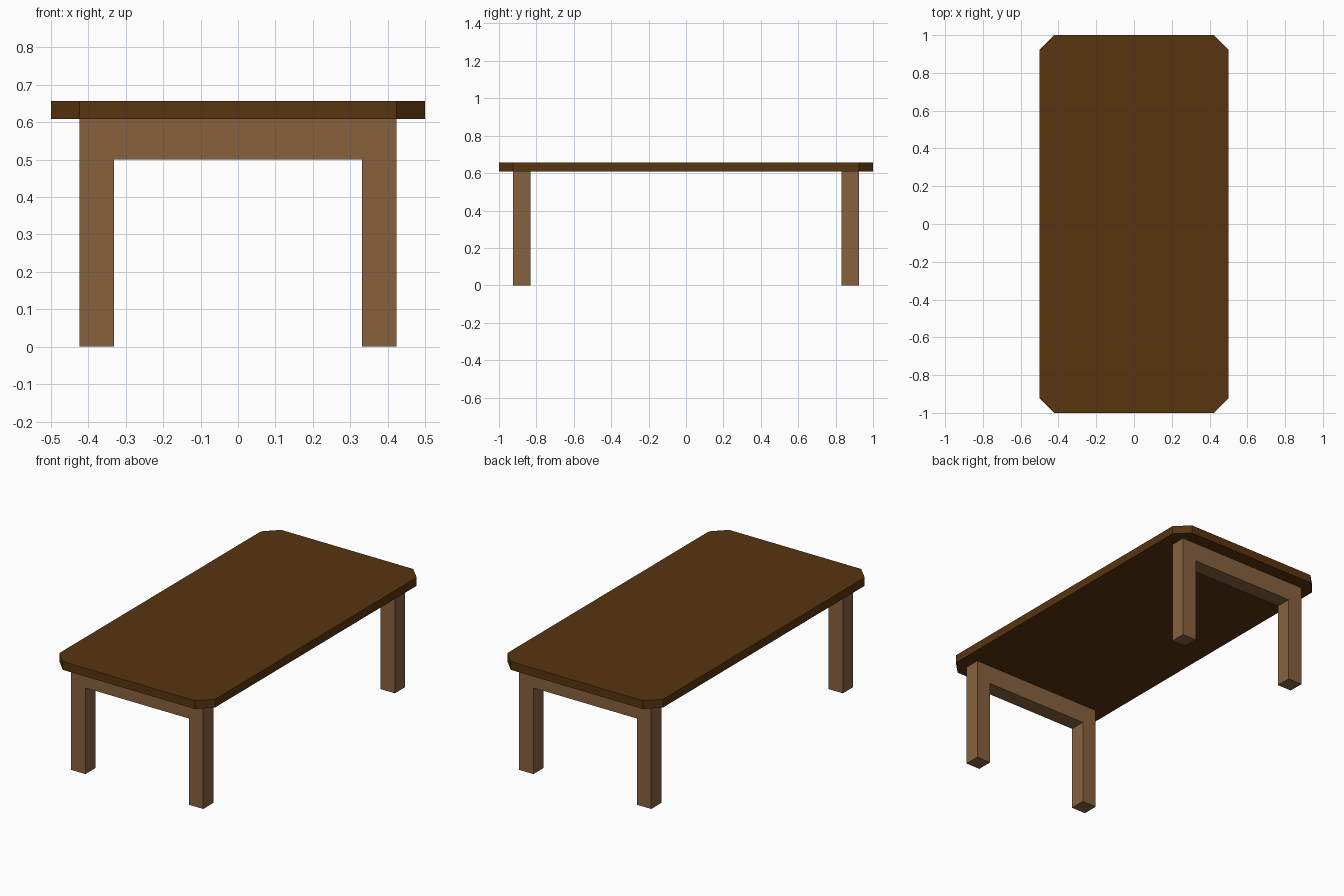
import bpy, bmesh
from mathutils import Vector

if "Cube" in bpy.data.objects:
    bpy.data.objects.remove(bpy.data.objects["Cube"])


def material(name, rgb):
    m = bpy.data.materials.new(name)
    m.diffuse_color = (*rgb, 1.0)
    m.use_nodes = True
    m.node_tree.nodes["Principled BSDF"].inputs["Base Color"].default_value = m.diffuse_color
    return m


def prism(name, outline, direction, mat):
    """Extrude a closed flat outline along a direction."""
    bm = bmesh.new()
    face = bm.faces.new([bm.verts.new(p) for p in outline])
    ext = bmesh.ops.extrude_face_region(bm, geom=[face])
    moved = [g for g in ext["geom"] if isinstance(g, bmesh.types.BMVert)]
    bmesh.ops.translate(bm, verts=moved, vec=Vector(direction))
    bmesh.ops.recalc_face_normals(bm, faces=bm.faces)
    mesh = bpy.data.meshes.new(name)
    bm.to_mesh(mesh)
    bm.free()
    mesh.materials.append(mat)
    obj = bpy.data.objects.new(name, mesh)
    bpy.context.collection.objects.link(obj)
    return obj


dark_wood = material("dark wood", (0.098, 0.034, 0.0045))
light_wood = material("light wood", (0.245, 0.121, 0.048))

HALF_X, HALF_Y, CUT = 0.5, 1.0, 0.076
UNDER, TOP = 0.609, 0.657
FRAME_X, LEG, RAIL_Z = 0.424, 0.092, 0.5

# Tabletop with clipped corners
a, b = HALF_X - CUT, HALF_Y - CUT
corners = [(a, -HALF_Y), (HALF_X, -b), (HALF_X, b), (a, HALF_Y),
           (-a, HALF_Y), (-HALF_X, b), (-HALF_X, -b), (-a, -HALF_Y)]
prism("tabletop", [(x, y, UNDER) for x, y in corners],
      (0, 0, TOP - UNDER), dark_wood)

# Leg frames: two legs joined by a rail, one at each end
inner = FRAME_X - LEG
arch = [(-FRAME_X, 0), (-inner, 0), (-inner, RAIL_Z), (inner, RAIL_Z),
        (inner, 0), (FRAME_X, 0), (FRAME_X, UNDER), (-FRAME_X, UNDER)]
for name, side in (("front_leg_frame", -1), ("back_leg_frame", 1)):
    prism(name, [(x, side * b, z) for x, z in arch],
          (0, -side * LEG, 0), light_wood)
